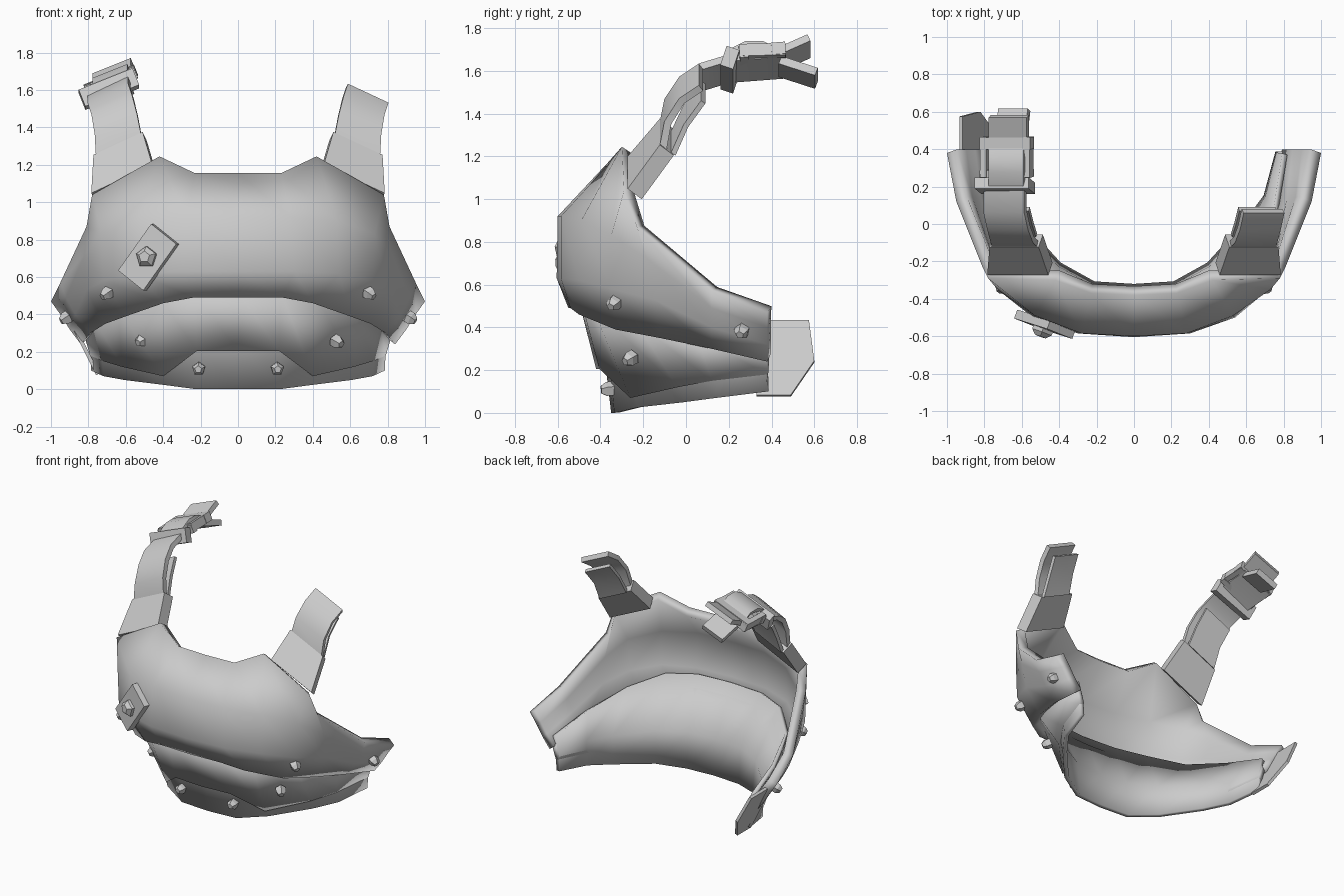
import bpy
import math
from mathutils import Vector, Matrix
from mathutils.bvhtree import BVHTree

cube = bpy.data.objects.get("Cube")
if cube:
    bpy.data.objects.remove(cube)

steel = bpy.data.materials.new("light grey steel")
steel.use_nodes = True
grey = (0.6, 0.6, 0.6, 1)
steel.diffuse_color = grey
steel.node_tree.nodes["Principled BSDF"].inputs["Base Color"].default_value = grey


def make(name, verts, faces, smooth=None):
    mesh = bpy.data.meshes.new(name)
    mesh.from_pydata(verts, [], faces)
    mesh.materials.append(steel)
    obj = bpy.data.objects.new(name, mesh)
    bpy.context.collection.objects.link(obj)
    if smooth:
        bpy.ops.object.select_all(action="DESELECT")
        obj.select_set(True)
        bpy.context.view_layer.objects.active = obj
        bpy.ops.object.shade_smooth_by_angle(angle=math.radians(smooth))
    return obj


def plate(name, half, thickness):
    """Curved plate from columns running centre to left, top to bottom; mirrored."""
    right = [[(-x, y, z) for x, y, z in col] for col in reversed(half[1:])]
    cols = right + half
    n = len(half[0])
    verts = [p for col in cols for p in col]
    faces = [(i * n + j, i * n + j + 1, (i + 1) * n + j + 1, (i + 1) * n + j)
             for i in range(len(cols) - 1) for j in range(n - 1)]
    obj = make(name, verts, faces, 48)
    mod = obj.modifiers.new("thickness", "SOLIDIFY")
    mod.thickness = thickness
    mod.offset = -1
    return BVHTree.FromPolygons([Vector(v) for v in verts], faces)


def ribbon(name, path, across, widths, thick, smooth=None):
    """Flat band swept along a path."""
    pts = [Vector(p) for p in path]
    side = Vector(across).normalized()
    verts, faces = [], []
    for i, p in enumerate(pts):
        tangent = pts[min(i + 1, len(pts) - 1)] - pts[max(i - 1, 0)]
        up = side.cross(tangent).normalized() * thick / 2
        w = side * widths[min(i, len(widths) - 1)] / 2
        verts += [p - w - up, p + w - up, p + w + up, p - w + up]
    for i in range(len(pts) - 1):
        a, b = i * 4, i * 4 + 4
        faces += [(a + k, a + (k + 1) % 4, b + (k + 1) % 4, b + k) for k in range(4)]
    e = len(verts) - 4
    faces += [(3, 2, 1, 0), (e, e + 1, e + 2, e + 3)]
    return make(name, verts, faces, smooth)


def stud(name, tree, spot, radius, height, lift=0.0):
    """Five sided rivet seated on the nearest point of a plate."""
    loc, normal, _, _ = tree.find_nearest(Vector(spot))
    frame = Matrix.Translation(loc + normal * lift) @ normal.to_track_quat("Z", "Y").to_matrix().to_4x4()
    verts = []
    for r, z in ((radius, -0.01), (radius, height * 0.5), (radius * 0.55, height)):
        for k in range(5):
            a = math.tau * k / 5 + math.pi / 2
            verts.append(frame @ Vector((r * math.cos(a), r * math.sin(a), z)))
    faces = [(r + k, r + (k + 1) % 5, r + 5 + (k + 1) % 5, r + 5 + k)
             for r in (0, 5) for k in range(5)]
    faces += [(4, 3, 2, 1, 0), (10, 11, 12, 13, 14)]
    make(name, verts, faces)


# Chest, belly and waist plates
chest = plate("chest_plate", [
    [(0, -.38, 1.155), (0, -.6, .92), (0, -.605, .63), (0, -.55, .49)],
    [(.23, -.37, 1.155), (.28, -.585, .92), (.3, -.585, .63), (.24, -.54, .49)],
    [(.42, -.3, 1.245), (.53, -.49, .9), (.54, -.5, .62), (.4, -.5, .46)],
    [(.78, -.29, 1.04), (.73, -.35, .83), (.72, -.35, .58), (.6, -.33, .39)],
    [(.81, -.23, .87), (.82, -.18, .72), (.81, -.15, .53), (.71, -.12, .35)],
    [(.95, .12, .57), (.92, .12, .49), (.87, .12, .4), (.79, .12, .3)],
    [(1, .38, .47), (.95, .38, .4), (.9, .38, .32), (.84, .38, .24)],
], 0.065)
belly = plate("belly_plate", [
    [(0, -.5, .52), (0, -.42, .205)],
    [(.23, -.49, .52), (.22, -.405, .205)],
    [(.42, -.44, .5), (.4, -.26, .07)],
    [(.64, -.24, .43), (.62, -.04, .12)],
    [(.76, .05, .36), (.72, .12, .15)],
    [(.82, .38, .28), (.79, .38, .18)],
], 0.035)
waist = plate("waist_plate", [
    [(0, -.54, .6), (0, -.38, .25), (0, -.35, 0)],
    [(.26, -.52, .6), (.22, -.36, .25), (.22, -.335, 0)],
    [(.47, -.44, .58), (.42, -.25, .25), (.41, -.23, .025)],
    [(.66, -.25, .5), (.63, -.03, .24), (.61, -.01, .05)],
    [(.77, .06, .42), (.73, .14, .24), (.72, .14, .07)],
    [(.82, .37, .34), (.79, .375, .22), (.785, .38, .1)],
], 0.03)

# Rivets
for s, tag in ((1, "left"), (-1, "right")):
    stud(f"{tag}_chest_rivet", chest, (s * .69, -.33, .52), .036, .05)
    stud(f"{tag}_flank_rivet", chest, (s * .92, .26, .38), .036, .05)
    stud(f"{tag}_belly_rivet", belly, (s * .52, -.25, .26), .036, .05)
    stud(f"{tag}_waist_rivet", waist, (s * .21, -.36, .11), .036, .05)

# Slanted patch with a large rivet on the right of the chest
loc, normal, _, _ = chest.find_nearest(Vector((-.475, -.53, .705)))
along = Vector((.2, 0, .25))
along = (along - normal * along.dot(normal)).normalized()
ribbon("chest_patch", [loc + normal * .015 - along * .155, loc + normal * .015 + along * .155],
       along.cross(normal), [.18], .05)
stud("patch_rivet", chest, loc, .058, .05, .035)

# Shoulder straps
for s, tag in ((1, "left"), (-1, "right")):
    tilt = (s * -.9, 0, .42)
    ribbon(f"{tag}_strap_base", [(s * .61, -.24, 1.1), (s * .63, -.09, 1.29)],
           tilt, [.36, .29], .085)
    path = [(s * .635, -.11, 1.28), (s * .65, -.085, 1.41), (s * .67, -.02, 1.51),
            (s * .69, .07, 1.57)]
    if s < 0:
        path += [(-.69, .2, 1.61), (-.69, .46, 1.63)]
    ribbon(f"{tag}_strap", path, tilt, [.27, .25, .24], .035, 40)
    ribbon(f"{tag}_strap_lining", [(s * .63, -.06, 1.26), (s * .64, .0, 1.39), (s * .66, .08, 1.5)],
           tilt, [.24, .22], .025, 40)

# Buckle on the right strap
tilt = Vector((.9, 0, .36)).normalized()
ribbon("buckle_bar", [(-.69, .175, 1.615), (-.69, .235, 1.595)], tilt, [.31], .1)
ribbon("buckle_loop", [(-.68, .2, 1.65), (-.68, .28, 1.69), (-.68, .36, 1.69), (-.68, .42, 1.66)],
       tilt, [.2], .025, 50)
ribbon("buckle_front_bar", [(-.68, .25, 1.635), (-.68, .29, 1.64)], tilt, [.29], .06)
ribbon("buckle_back_bar", [(-.68, .4, 1.65), (-.68, .465, 1.655)], tilt, [.29], .06)
for s, tag in ((1, "inner"), (-1, "outer")):
    c = Vector((-.68, 0, 1.645)) + tilt * s * .125
    ribbon(f"buckle_{tag}_rail", [c + Vector((0, .25, 0)), c + Vector((0, .465, .005))],
           tilt, [.035], .06)

# Loose strap ends
ribbon("upper_strap_end", [(-.67, .44, 1.655), (-.67, .575, 1.715)], tilt, [.22], .035)
ribbon("lower_strap_end", [(-.66, .44, 1.62), (-.64, .61, 1.565)], tilt, [.17], .04)

# Side tab at the rear of the right flank
outline = [(.33, .43), (.575, .43), (.6, .24), (.49, .08), (.33, .08)]
tab = make("right_side_tab",
           [(-.71 - z * .5, y, z) for y, z in outline], [(0, 1, 2, 3, 4)])
mod = tab.modifiers.new("thickness", "SOLIDIFY")
mod.thickness = 0.02
mod.offset = 0
